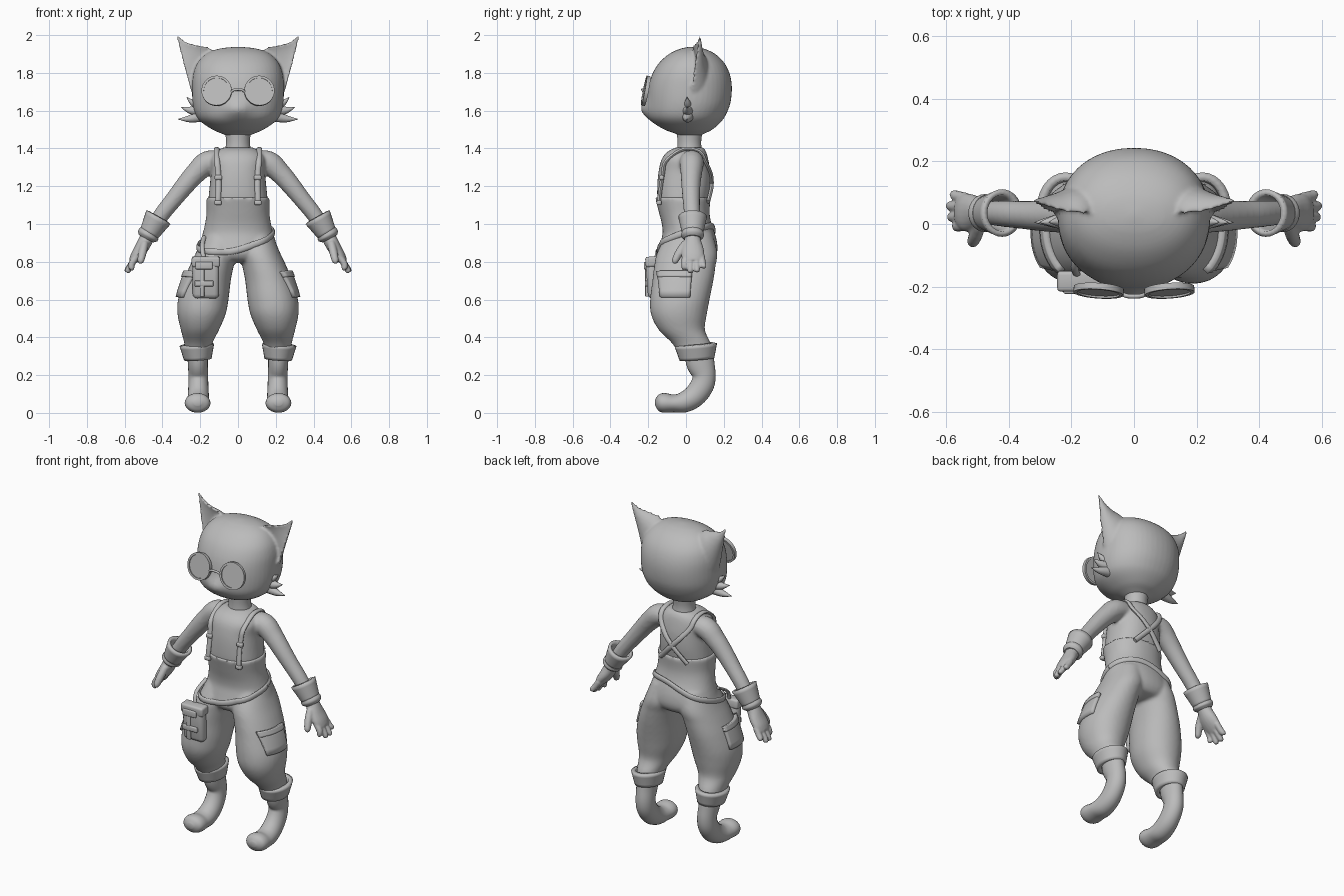
import bpy, bmesh, math
from mathutils import Vector
from mathutils.bvhtree import BVHTree

if "Cube" in bpy.data.objects:
    bpy.data.objects.remove(bpy.data.objects["Cube"])

GREY = bpy.data.materials.new("plain_grey")
GREY.diffuse_color = (0.5, 0.5, 0.5, 1)
GREY.use_nodes = True
GREY.node_tree.nodes["Principled BSDF"].inputs["Base Color"].default_value = GREY.diffuse_color


def spline(rows, seg):
    """Catmull-Rom interpolation of rows of numbers."""
    out = []
    for i in range(len(rows) - 1):
        a, b, c, d = rows[max(i - 1, 0)], rows[i], rows[i + 1], rows[min(i + 2, len(rows) - 1)]
        for k in range(seg):
            t = k / seg
            out.append([0.5 * (2 * q + (r - p) * t + (2 * p - 5 * q + 4 * r - s) * t * t
                               + (3 * q - p - 3 * r + s) * t ** 3) for p, q, r, s in zip(a, b, c, d)])
    return out + [list(rows[-1])]


def skin(bm, rings, cap=True):
    vs = [[bm.verts.new(p) for p in r] for r in rings]
    n = len(vs[0])
    for a, b in zip(vs, vs[1:]):
        for i in range(n):
            bm.faces.new((a[i], a[(i + 1) % n], b[(i + 1) % n], b[i]))
    if cap:
        bm.faces.new(vs[0])
        bm.faces.new(vs[-1])


def loft(bm, rows, n=32, seg=4, p=2.0):
    """Level rings from rows of z, x0, x1, y0, y1."""
    rings = []
    for z, x0, x1, y0, y1 in spline(rows, seg):
        ring = []
        for i in range(n):
            c, s = math.cos(math.tau * i / n), math.sin(math.tau * i / n)
            c, s = math.copysign(abs(c) ** (2 / p), c), math.copysign(abs(s) ** (2 / p), s)
            ring.append(((x0 + x1 + (x1 - x0) * c) / 2, (y0 + y1 + (y1 - y0) * s) / 2, z))
        rings.append(ring)
    skin(bm, rings)


def tube(bm, rows, ref=(0, 1, 0), side=1, n=18, seg=4, cap=True):
    """Sweep along rows of x, y, z, radius along ref, other radius."""
    pts = spline(rows, seg)
    cs = [Vector(p[:3]) for p in pts]
    rings = []
    for i, p in enumerate(pts):
        t = (cs[min(i + 1, len(cs) - 1)] - cs[max(i - 1, 0)]).normalized()
        a = Vector(ref)
        a = (a - t * a.dot(t)).normalized()
        b = t.cross(a)
        ring = [cs[i] + a * p[3] * math.cos(math.tau * k / n) + b * p[4] * math.sin(math.tau * k / n)
                for k in range(n)]
        rings.append([(v.x * side, v.y, v.z) for v in ring])
    skin(bm, rings, cap)


def finish(name, bm, voxel=0, smooth=4, solid=0, angle=40):
    bmesh.ops.recalc_face_normals(bm, faces=bm.faces)
    me = bpy.data.meshes.new(name)
    bm.to_mesh(me)
    bm.free()
    ob = bpy.data.objects.new(name, me)
    bpy.context.collection.objects.link(ob)
    me.materials.append(GREY)
    bpy.ops.object.select_all(action='DESELECT')
    bpy.context.view_layer.objects.active = ob
    ob.select_set(True)
    if voxel:
        m = ob.modifiers.new("fuse", 'REMESH')
        m.mode, m.voxel_size, m.use_smooth_shade = 'VOXEL', voxel, True
        m = ob.modifiers.new("soften", 'SMOOTH')
        m.factor, m.iterations = 0.5, smooth
    else:
        bpy.ops.object.shade_smooth_by_angle(angle=math.radians(angle))
    if solid:
        m = ob.modifiers.new("thickness", 'SOLIDIFY')
        m.thickness, m.offset = solid, -1
    return ob


def tree(ob):
    return BVHTree.FromObject(ob, bpy.context.evaluated_depsgraph_get())


def hit(tr, o, d, off):
    p, nrm, _, _ = tr.ray_cast(Vector(o), Vector(d).normalized())
    return p + nrm * off if p else None


def box(name, loc, size, rot=0, bevel=0.01):
    bm = bmesh.new()
    bmesh.ops.create_cube(bm, size=1)
    for v in bm.verts:
        v.co = Vector(v.co[i] * size[i] for i in range(3))
    bmesh.ops.bevel(bm, geom=bm.edges[:], offset=bevel, segments=3, affect='EDGES', profile=0.5)
    ob = finish(name, bm)
    ob.location, ob.rotation_euler = loc, (rot, 0, 0)


# Head with muzzle and dished ears
bm = bmesh.new()
loft(bm, [(z, -w, w, f, b) for z, w, f, b in (
    (1.46, .04, -.02, .06), (1.48, .09, -.06, .10), (1.50, .135, -.115, .14), (1.54, .195, -.175, .185),
    (1.58, .225, -.20, .212), (1.64, .24, -.205, .235), (1.72, .243, -.20, .243), (1.79, .238, -.18, .233),
    (1.85, .217, -.145, .205), (1.90, .17, -.09, .155), (1.928, .10, -.03, .095), (1.938, .01, .02, .04))], n=48, p=2.15)
for v in bm.verts:
    if v.co.y < 0:
        v.co.y -= .035 * math.exp(-(v.co.x / .07) ** 2 - ((v.co.z - 1.61) / .05) ** 2)
EAR = [(.09, 1.87, .22, 1.64, .04, .10), (.15, 1.932, .25, 1.71, .03, .09), (.215, 1.947, .276, 1.80, .035, .065),
       (.275, 1.966, .302, 1.90, .052, .035), (.325, 2.005, .329, 2.0, .072, .006)]
for s in (1, -1):
    rings = []
    for xi, zi, xo, zo, y, d in spline(EAR, 5):
        ring = []
        for k in range(24):
            c, q = math.cos(math.tau * k / 24), math.sin(math.tau * k / 24)
            ring.append((s * ((xi + xo) / 2 + (xo - xi) / 2 * c), y + d * (q if q > 0 else -.25 * q),
                         (zi + zo) / 2 + (zo - zi) / 2 * c))
        rings.append(ring)
    skin(bm, rings)
finish("head", bm, .008, 4)

# Cheek tufts
bm = bmesh.new()
for s in (1, -1):
    for x, z, tx, tz, r in ((.215, 1.63, .272, 1.672, .026), (.21, 1.60, .302, 1.618, .032), (.20, 1.57, .318, 1.555, .032)):
        tube(bm, [(x, .01, z, r, r), ((x + tx) / 2, .008, (z + tz) / 2 - .006, r * .6, r * .6),
                  (tx, .005, tz, .001, .001)], side=s, n=10)
finish("cheek_tufts", bm)

# Spectacles: rims, lenses, bridge
for s in (1, -1):
    for part in ("rim", "lens"):
        bm = bmesh.new()
        if part == "rim":
            prof = [(.068, -.010), (.080, -.010), (.080, .010), (.068, .010), (.068, -.010)]
        else:
            prof = [(.001, -.004), (.071, -.004), (.071, .004), (.001, .004)]
        skin(bm, [[(r * math.cos(math.tau * k / 40), h, r * math.sin(math.tau * k / 40)) for k in range(40)]
                  for r, h in prof], part == "lens")
        bmesh.ops.remove_doubles(bm, verts=bm.verts, dist=1e-5)
        ob = finish("spectacle_" + part, bm)
        ob.location, ob.rotation_euler = (s * .113, -.213, 1.705), (math.radians(-11), 0, math.radians(4 * s))
bm = bmesh.new()
tube(bm, [(x, y, z, .007, .007) for x, y, z in ((-.04, -.222, 1.695), (-.02, -.23, 1.71), (.02, -.23, 1.71), (.04, -.222, 1.695))], n=10)
finish("spectacle_bridge", bm)

# Neck
bm = bmesh.new()
loft(bm, [(1.36, -.075, .075, -.05, .09), (1.43, -.063, .063, -.045, .08), (1.50, -.07, .07, -.05, .09)])
finish("neck", bm)

# Shirt with sleeves
bm = bmesh.new()
loft(bm, [(z, -w, w, f, b) for z, w, f, b in (
    (1.405, .078, -.052, .09), (1.385, .115, -.095, .105), (1.345, .145, -.128, .117), (1.28, .143, -.145, .128),
    (1.20, .15, -.152, .128), (1.12, .157, -.15, .117), (1.05, .15, -.13, .11))], n=40, p=2.3)
for s in (1, -1):
    tube(bm, [(.08, .03, 1.335, .06, .05), (.16, .03, 1.325, .065, .063), (.225, .028, 1.268, .057, .056),
              (.28, .026, 1.205, .051, .051), (.34, .028, 1.13, .046, .046), (.40, .032, 1.055, .043, .043),
              (.45, .035, .98, .040, .040)], side=s)
shirt = finish("shirt", bm, .009, 4)

# Trousers
bm = bmesh.new()
loft(bm, [(z, -w, w, f, b) for z, w, f, b in (
    (1.14, .17, -.164, .13), (1.06, .167, -.143, .125), (1.0, .175, -.128, .135), (.95, .187, -.124, .153),
    (.90, .202, -.135, .165), (.85, .212, -.145, .165), (.81, .17, -.12, .14), (.795, .09, -.06, .08))], n=40, p=2.2)
for s in (1, -1):
    loft(bm, [(z, s * i, s * o, f, b) for z, i, o, f, b in (
        (.95, .0, .18, -.10, .14), (.85, .004, .222, -.152, .166), (.78, .022, .255, -.168, .157),
        (.70, .038, .288, -.178, .145), (.60, .05, .318, -.19, .125), (.52, .066, .32, -.185, .11),
        (.44, .10, .303, -.145, .10), (.37, .135, .285, -.075, .13), (.31, .15, .278, -.035, .14))], n=32, p=2.1)
trousers = finish("trousers", bm, .01, 5)

# Trouser cuffs
for s in (1, -1):
    bm = bmesh.new()
    tube(bm, [(.213, .058, .283, .073, .092), (.218, .052, .36, .092, .113)], ref=(1, 0, 0), side=s, n=28, cap=False)
    finish("trouser_cuff", bm, solid=.025)

# Lower legs and feet
for s in (1, -1):
    bm = bmesh.new()
    tube(bm, [(.213, .06, .36, .055, .07), (.213, .075, .27, .053, .075), (.21, .095, .20, .052, .062), (.21, .085, .145, .053, .062),
              (.21, .045, .09, .056, .06), (.212, -.01, .057, .06, .055), (.214, -.065, .05, .065, .047),
              (.214, -.115, .053, .068, .052), (.214, -.145, .054, .056, .043), (.214, -.163, .054, .02, .016)],
         ref=(1, 0, 0), side=s, n=24, seg=5)
    finish("foot", bm)

# Gloves: hand, wrist ridge and flared cuff
for s in (1, -1):
    bm = bmesh.new()
    tube(bm, [(.455, .035, .97, .04, .038), (.485, .035, .92, .043, .038), (.512, .035, .87, .058, .036),
              (.54, .037, .83, .060, .03), (.56, .04, .80, .045, .02)], side=s)
    for y0, y1, tx, tz in ((-.005, -.008, .568, .755), (.025, .022, .588, .742), (.055, .058, .592, .745), (.082, .094, .58, .765)):
        tube(bm, [(.535, y0, .83, .018, .018), (.562, (y0 + y1) / 2, .79, .018, .018),
                  (tx - .004, y1, tz + .008, .015, .015), (tx, y1, tz, .005, .005)], side=s, n=12)
    tube(bm, [(.495, .0, .895, .025, .022), (.505, -.035, .85, .022, .022), (.515, -.058, .805, .018, .018),
              (.517, -.064, .79, .006, .006)], side=s, n=12)
    finish("glove_hand", bm, .0055, 3)
    bm = bmesh.new()
    tube(bm, [(.474, .035, .943, .054, .052), (.421, .035, 1.036, .076, .074)], side=s, n=28, cap=False)
    finish("glove_cuff", bm, solid=.018)
    bm = bmesh.new()
    tube(bm, [(.468, .035, .953, .058, .056), (.478, .035, .937, .06, .058), (.486, .035, .922, .045, .043)], side=s, n=28)
    finish("glove_ridge", bm)

# Braces, crossing over on the back
ts, tt = tree(shirt), tree(trousers)
for s in (1, -1):
    pts = [hit(ts, (s * x, -1, z), (0, 1, 0), o) for x, z, o in
           ((.098, 1.112, .017), (.098, 1.14, .014), (.098, 1.20, .009), (.10, 1.27, .008), (.106, 1.33, .007))]
    pts += [hit(ts, (s * .11, y, 2), (0, 0, -1), .006) for y in (-.03, .03, .075)]
    pts += [hit(ts, (s * x, 1, z), (0, -1, 0), o) for x, z, o in
            ((.095, 1.33, .007), (.045, 1.265, .008), (-.01, 1.205, .009), (-.06, 1.15, .012), (-.085, 1.12, .018))]
    pts = [p for p in pts if p]
    bm = bmesh.new()
    tube(bm, [(*p, .015, .010) for p in pts], ref=(1, 0, 0), n=12)
    finish("brace_strap", bm)
    for z, r, o in ((1.245, .02, .010), (1.115, .019, .018)):
        p = hit(ts, (s * .098, -1, z), (0, 1, 0), o)
        box("brace_clasp", p, (r * 2, .026, .026), 0, .009)

# Slanted belt around the hips
bm, ring = bmesh.new(), []
for k in range(49):
    a = math.tau * k / 48
    c, q = math.cos(a), math.sin(a)
    z = .92 + .2 * .19 * c + .4 * .145 * q
    ring.append(hit(tt, (c, q + .01, z), (-c, -q, 0), .003))
tube(bm, [(*p, .017, .009) for p in ring], ref=(0, 0, 1), n=10, seg=1, cap=False)
finish("belt", bm)

# Pouch with flap, buckle and tool loops
box("pouch", (-.17, -.178, .715), (.14, .06, .22), math.radians(4), .025)
box("pouch_flap", (-.17, -.182, .80), (.15, .066, .055), math.radians(4), .012)
box("pouch_buckle", (-.18, -.212, .78), (.09, .022, .04), 0, .006)
box("pouch_strap", (-.19, -.207, .69), (.024, .018, .15), 0, .005)
box("pouch_tag", (-.18, -.209, .685), (.10, .018, .03), 0, .005)
bm = bmesh.new()
p = hit(tt, (-1, -.05, .93), (1, 0, 0), .004)
tube(bm, [(*p, .012, .008), (-.19, -.135, .88, .012, .008), (-.18, -.165, .81, .012, .008)], ref=(1, 0, 0), n=10)
finish("pouch_hanger", bm)

# Thigh pockets with flaps, wrapped on the legs
for s in (1, -1):
    for name, z0, z1, off in (("thigh_pocket", .612, .738, .016), ("pocket_flap", .715, .745, .021)):
        bm = bmesh.new()
        n, m = 12, 4
        grid = []
        for j in range(m + 1):
            z = z0 + (z1 - z0) * j / m
            inset = .012 * (1 - (z - .61) / .13)
            row = [hit(tt, (s, -.143 + inset + (.173 - 2 * inset) * i / n, z), (-s, 0, 0), off) for i in range(n + 1)]
            grid.append([bm.verts.new(v) for v in row])
        for a, b in zip(grid, grid[1:]):
            for i in range(n):
                bm.faces.new((a[i], a[i + 1], b[i + 1], b[i]))
        ob = finish(name, bm, solid=.03)
        ob.modifiers["thickness"].offset = -1 if ob.data.polygons[0].normal.x * s > 0 else 1
